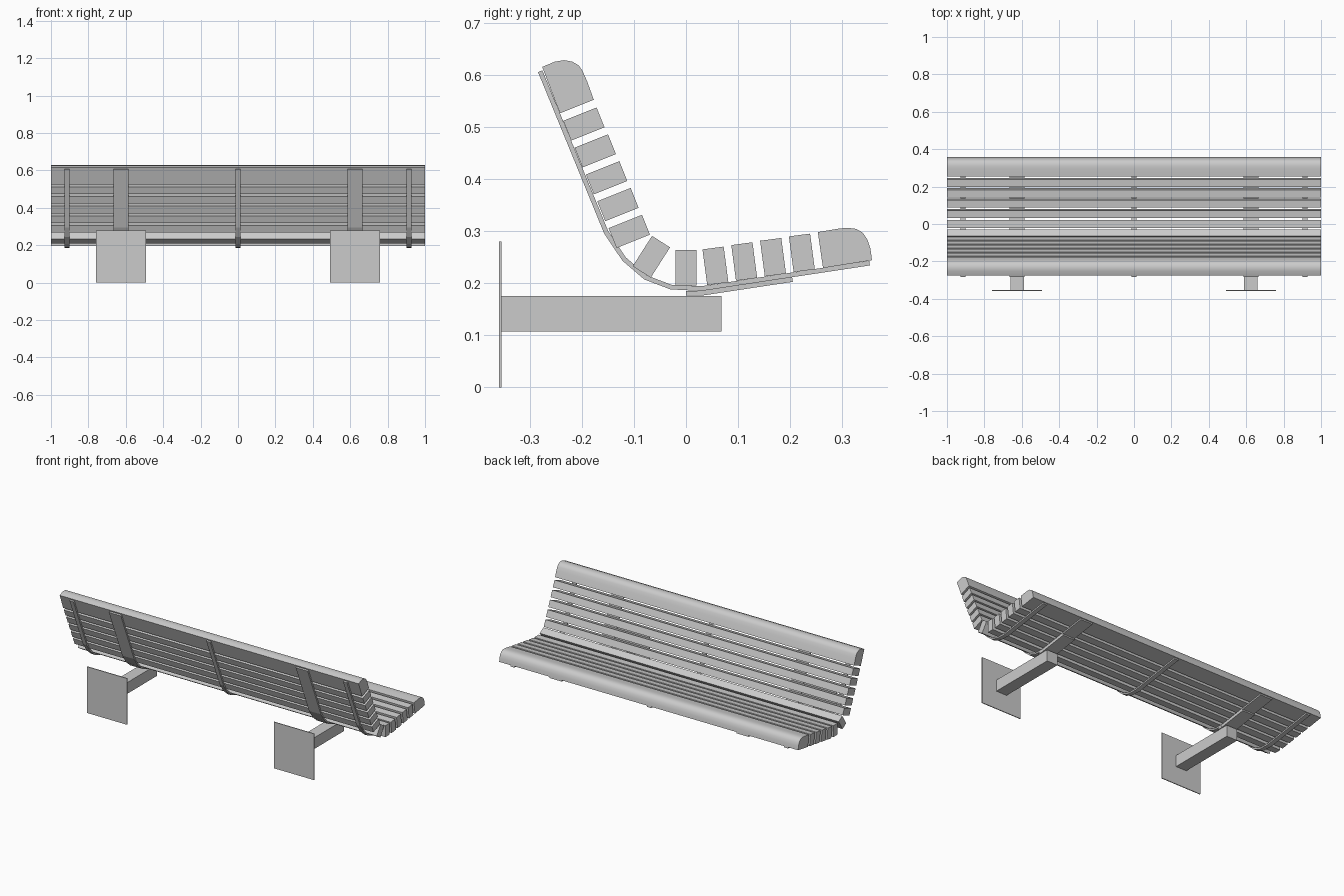
import bpy
import bmesh
from mathutils import Vector

if "Cube" in bpy.data.objects:
    bpy.data.objects.remove(bpy.data.objects["Cube"], do_unlink=True)

grey = bpy.data.materials.new("light_grey")
grey.use_nodes = True
colour = (0.6, 0.6, 0.6, 1)
grey.diffuse_color = colour
grey.node_tree.nodes["Principled BSDF"].inputs["Base Color"].default_value = colour


def extrude(name, profile, x, width, smooth=False):
    """Extrude a (y, z) profile along x, centred on x."""
    bm = bmesh.new()
    face = bm.faces.new([bm.verts.new((x - width / 2, p[0], p[1])) for p in profile])
    side = bmesh.ops.extrude_face_region(bm, geom=[face])
    moved = [v for v in side["geom"] if isinstance(v, bmesh.types.BMVert)]
    bmesh.ops.translate(bm, verts=moved, vec=(width, 0, 0))
    bmesh.ops.recalc_face_normals(bm, faces=bm.faces)
    mesh = bpy.data.meshes.new(name)
    bm.to_mesh(mesh)
    bm.free()
    mesh.materials.append(grey)
    obj = bpy.data.objects.new(name, mesh)
    bpy.context.collection.objects.link(obj)
    if smooth:
        bpy.ops.object.select_all(action="DESELECT")
        obj.select_set(True)
        bpy.context.view_layer.objects.active = obj
        bpy.ops.object.shade_smooth_by_angle(angle=0.6)
    return obj


def box(name, x, width, y0, y1, z0, z1):
    return extrude(name, [(y0, z0), (y1, z0), (y1, z1), (y0, z1)], x, width)


def slat(name, base, up):
    """Rectangular slat standing on base and pointing along up."""
    b, n = Vector(base), Vector(up).normalized()
    half = Vector((n.y, -n.x)) * 0.0205
    n *= 0.069
    extrude(name, [b - half, b + half, b + half + n, b - half + n], 0, 2)


def band(path, thickness=0.009):
    """Closed profile of a flat bar following path, thickened to its left."""
    pts = [Vector(p) for p in path]
    dirs = [(b - a).normalized() for a, b in zip(pts, pts[1:])]
    norms = [Vector((-d.y, d.x)) for d in dirs]
    inner = []
    for i, p in enumerate(pts):
        a, b = norms[max(i - 1, 0)], norms[min(i, len(norms) - 1)]
        inner.append(p + (a + b) * thickness / (1 + a.dot(b)))
    return pts + inner[::-1]


# Rounded end slats
extrude("top_rail", [(-0.242, 0.526), (-0.177, 0.552), (-0.19, 0.588), (-0.199, 0.608),
                     (-0.206, 0.618), (-0.218, 0.625), (-0.234, 0.628), (-0.252, 0.625),
                     (-0.276, 0.615)], 0, 2, True)
extrude("seat_nose", [(0.263, 0.229), (0.357, 0.244), (0.354, 0.266), (0.348, 0.284),
                      (0.339, 0.297), (0.327, 0.304), (0.312, 0.306), (0.295, 0.305),
                      (0.253, 0.298)], 0, 2, True)

# Straight slats of the backrest, the bend and the seat
for i in range(5):
    slat(f"back_slat_{i + 1}", (-0.228 + 0.0218 * i, 0.4925 - 0.0515 * i), (0.065, 0.026))
slat("bend_slat", (-0.085, 0.2215), (0.037, 0.058))
slat("middle_slat", (0, 0.195), (0, 1))
for i in range(4):
    slat(f"seat_slat_{i + 1}", (0.061 + 0.0553 * i, 0.199 + 0.0083 * i), (-0.009, 0.068))

# Bent straps under the slats
strap = band([(-0.284, 0.605), (-0.157, 0.295), (-0.122, 0.243), (-0.08, 0.207),
              (-0.03, 0.188), (0.03, 0.185), (0.353, 0.234)])
for name, x in (("left", 0.915), ("middle", 0), ("right", -0.915)):
    extrude(f"{name}_narrow_strap", strap, x, 0.026)

# Wide straps, with cantilever beams and wall plates
support = band([(0, 0.176), (0.03, 0.176), (0.205, 0.2025)])
for name, x in (("left", 0.625), ("right", -0.625)):
    extrude(f"{name}_wide_strap", strap, x, 0.08)
    extrude(f"{name}_seat_support", support, x, 0.08)
    box(f"{name}_beam", x, 0.072, -0.354, 0.068, 0.107, 0.175)
    box(f"{name}_wall_plate", x, 0.267, -0.359, -0.354, 0, 0.28)
